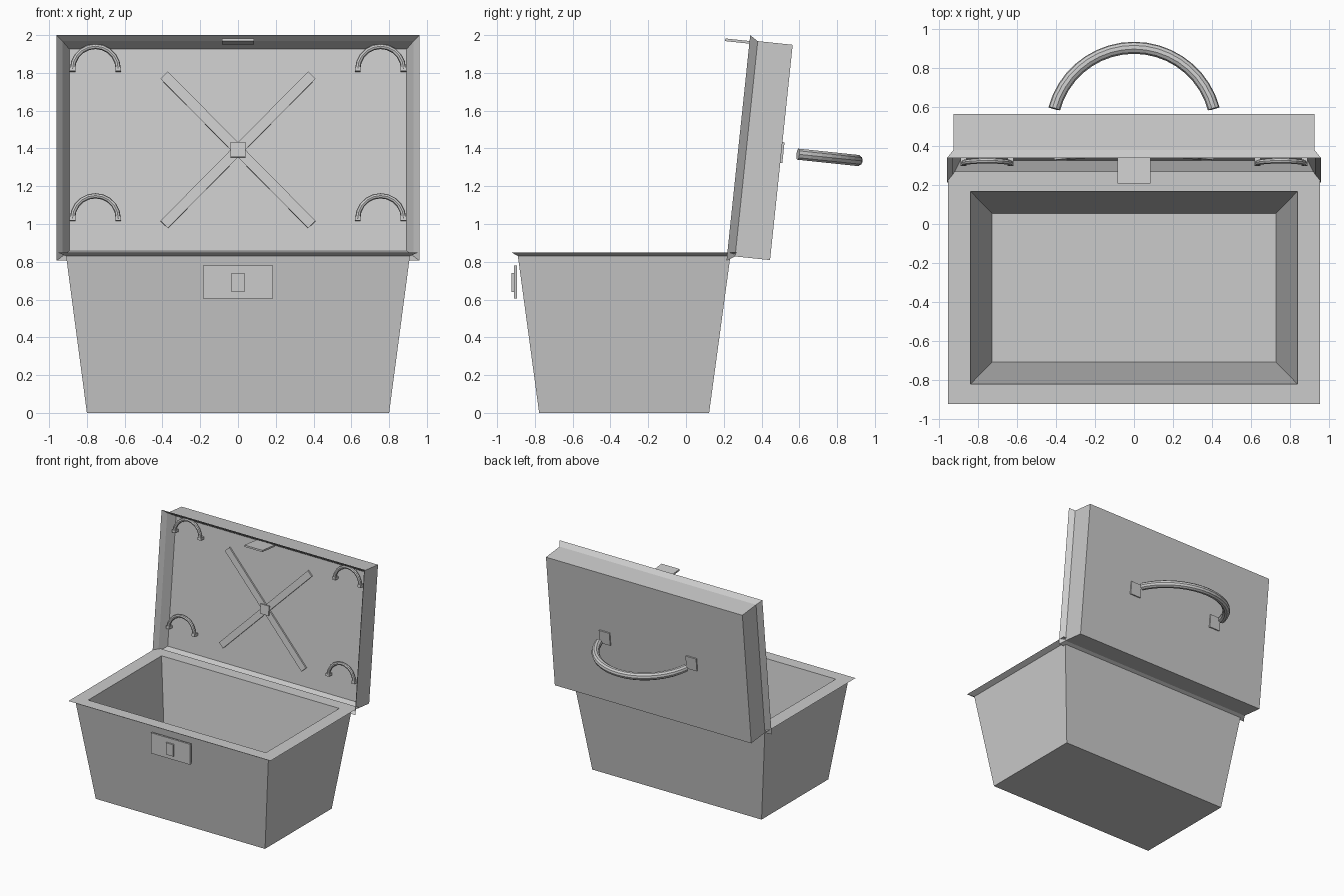
import bpy, bmesh, math
from mathutils import Matrix, Vector

if "Cube" in bpy.data.objects:
    bpy.data.objects.remove(bpy.data.objects["Cube"])

grey = bpy.data.materials.new("plain_grey")
grey.diffuse_color = (0.6, 0.6, 0.6, 1)
grey.use_nodes = True
grey.node_tree.nodes["Principled BSDF"].inputs["Base Color"].default_value = grey.diffuse_color

# Lid frame: local x = across, y = up along the lid, z = depth toward the back
T = math.radians(6)
s, c = math.sin(T), math.cos(T)
UC = 1.424
LID = Matrix(((1, 0, 0, 0), (0, s, c, UC * s), (0, c, -s, UC * c), (0, 0, 0, 1)))
WORLD = Matrix.Identity(4)


def finish(name, bm, frame):
    bm.transform(frame)
    bmesh.ops.recalc_face_normals(bm, faces=bm.faces)
    me = bpy.data.meshes.new(name)
    bm.to_mesh(me)
    bm.free()
    me.materials.append(grey)
    ob = bpy.data.objects.new(name, me)
    bpy.context.collection.objects.link(ob)
    return ob


def loft(name, rings, frame, cy=0.0):
    """Rectangular rings (half x, half y, z) joined in order and capped."""
    bm = bmesh.new()
    loops = [[bm.verts.new((sx * hx, cy + sy * hy, z))
              for sx, sy in ((-1, -1), (1, -1), (1, 1), (-1, 1))] for hx, hy, z in rings]
    for a, b in zip(loops, loops[1:]):
        for i in range(4):
            j = (i + 1) % 4
            bm.faces.new((a[i], a[j], b[j], b[i]))
    bm.faces.new(loops[0])
    bm.faces.new(loops[-1])
    return finish(name, bm, frame)


def box(name, centre, size, frame, turn=0.0):
    bm = bmesh.new()
    bmesh.ops.create_cube(bm, size=1)
    bm.transform(Matrix.Translation(centre) @ Matrix.Rotation(turn, 4, 'Z') @ Matrix.Diagonal((*size, 1)))
    return finish(name, bm, frame)


def arch(name, centre, up, radius, tube, start, steps, sides, frame):
    """Tube bent along an arc in the plane of local x and 'up'."""
    bm = bmesh.new()
    x, up = Vector((1, 0, 0)), Vector(up)
    side = x.cross(up)
    loops = []
    for i in range(steps + 1):
        a = start + (math.pi - 2 * start) * i / steps
        out = x * math.cos(a) + up * math.sin(a)
        mid = Vector(centre) + out * radius
        loops.append([bm.verts.new(mid + tube * (out * math.cos(t) + side * math.sin(t)))
                      for t in (2 * math.pi * k / sides for k in range(sides))])
    for a, b in zip(loops, loops[1:]):
        for i in range(sides):
            j = (i + 1) % sides
            bm.faces.new((a[i], a[j], b[j], b[i]))
    bm.faces.new(loops[0])
    bm.faces.new(loops[-1])
    return finish(name, bm, frame)


# Tapered case body with flared rim and hollow inside
loft("case_body", [(0.80, 0.45, 0), (0.91, 0.5625, 0.83), (0.955, 0.5975, 0.85),
                   (0.84, 0.495, 0.85), (0.73, 0.3825, 0.07)], WORLD, cy=-0.3275)

# Lock plate and button
box("lock_plate", (0, -0.903, 0.692), (0.37, 0.016, 0.175), WORLD)
box("lock_button", (0, -0.917, 0.69), (0.07, 0.016, 0.10), WORLD)

# Open lid with flared lip and shallow inside
loft("lid", [(0.928, 0.573, 0.358), (0.928, 0.573, 0.172), (0.96, 0.60, 0.129),
             (0.93, 0.573, 0.165), (0.893, 0.537, 0.235)], LID)

# Latch tongue at the lid's top edge
box("latch_tongue", (0, 0.562, 0.085), (0.17, 0.014, 0.17), LID)

# Crossed straps with centre square
for i, turn in enumerate((45.5, -45.5)):
    box(f"cross_strap_{i + 1}", (0, 0, 0.228), (1.115, 0.055, 0.014), LID, math.radians(turn))
box("cross_centre", (0, 0, 0.223), (0.08, 0.08, 0.026), LID, 0)

# Four small loops inside the lid, each with two feet
for sx in (-1, 1):
    for row, y in (("lower", -0.368), ("upper", 0.427)):
        tag = f"{row}_{'left' if sx < 0 else 'right'}"
        cx = sx * 0.755
        arch(f"inner_loop_{tag}", (cx, y, 0.203), (0, 1, 0), 0.121, 0.014, 0, 10, 8, LID)
        for k in (-1, 1):
            box(f"loop_foot_{tag}_{'a' if k < 0 else 'b'}", (cx + k * 0.121, y, 0.213),
                (0.03, 0.022, 0.046), LID)

# Carrying handle and its mounting plates on the lid's back
arch("carry_handle", (0, 0, 0.3365), (0, 0, 1), 0.424, 0.031, math.radians(15), 18, 10, LID)
for k in (-1, 1):
    box(f"handle_plate_{'left' if k < 0 else 'right'}", (k * 0.41, 0, 0.362), (0.10, 0.11, 0.014), LID)
